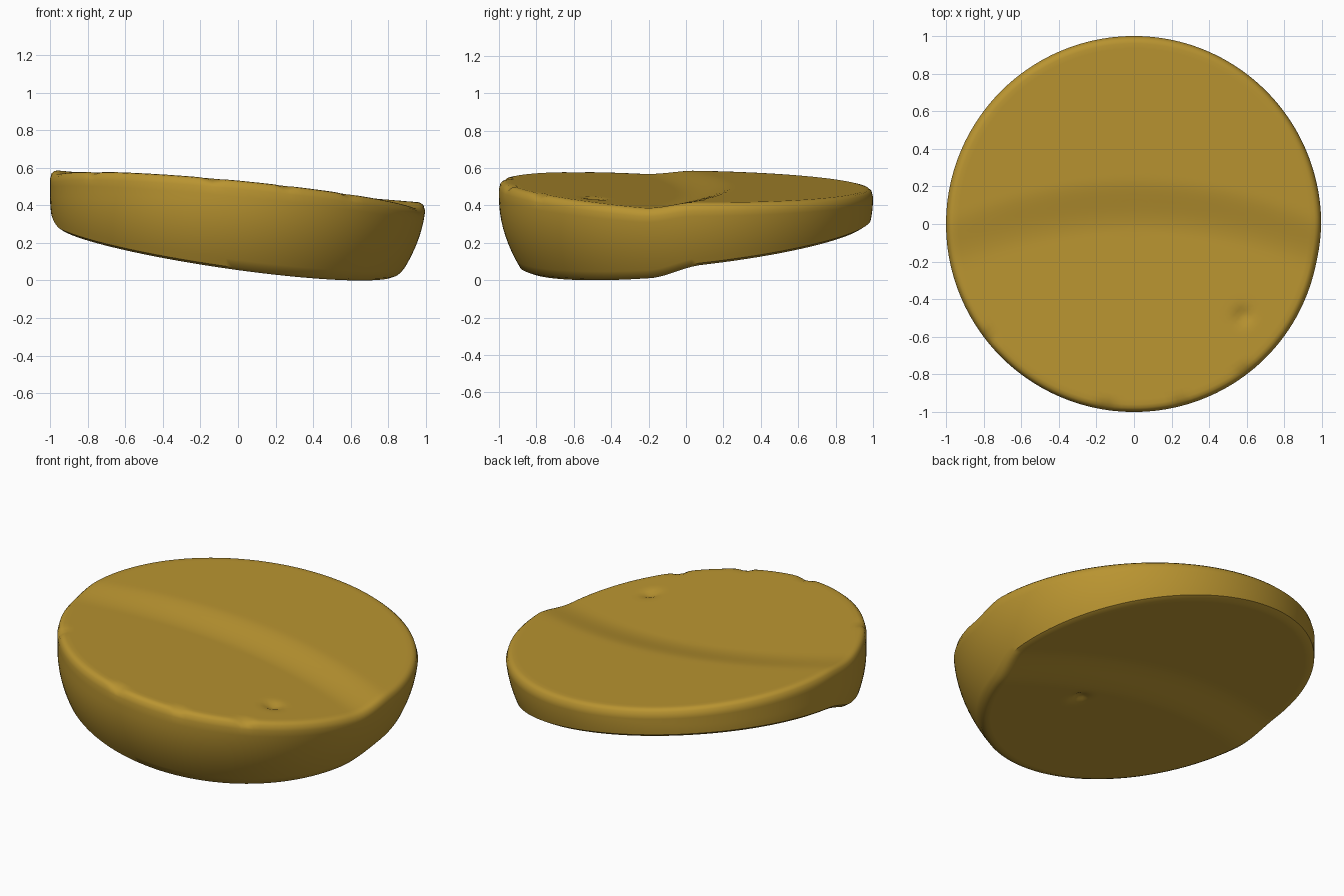
import bpy, bmesh, math

if "Cube" in bpy.data.objects:
    bpy.data.objects.remove(bpy.data.objects["Cube"])

SEG = 180
CHIPS = [(-98, 2.5), (-75, 1.5), (-53, 2.0), (-142, 2.0)]  # angle, width in degrees


def dimple(x, y, cx, cy):
    return math.exp(-((x - cx) ** 2 + (y - cy) ** 2) / 0.0018)


def step(x, y):
    # curved fold: 0 on the front part, 1 on the back part
    t = (y - 0.1 + 0.22 * x * x) / 0.3 + 0.5
    t = max(0, min(1, t))
    return t * t * (3 - 2 * t)


def top_z(x, y):
    front = 0.467 - 0.0975 * x - 0.074 * y
    back = 0.508 - 0.088 * x - 0.012 * y
    t = step(x, y)
    return front * (1 - t) + back * t - 0.022 * dimple(x, y, 0.58, -0.49)


def bottom_z(x, y):
    return (0.156 - 0.146 * x + 0.11 * y + 0.05 * step(x, y)
            + 0.025 * dimple(x, y, 0.28, -0.14))


def wall_r(z):
    # bowl-shaped outer wall
    return 1 - 0.8 * min(0, z - 0.45) ** 2


def column(a):
    """Points from the top centre, over the rim, down the wall, to the bottom centre."""
    c, s = math.cos(a), math.sin(a)
    deg = (math.degrees(a) + 180) % 360 - 180
    chip = sum(math.exp(-((deg - d) / w) ** 2) for d, w in CHIPS)
    pts = []
    # top surface
    for i in range(1, 37):
        r = 0.96 * i / 36
        z = top_z(r * c, r * s) - (0.01 * chip if i == 36 else 0)
        pts.append((r * c, r * s, z))
    # rounded rim
    zr = top_z(0.97 * c, 0.97 * s)
    zt = zr - 0.045
    for r, drop in ((0.978, 0.004), (0.992, 0.016)):
        r = r * wall_r(zt)
        pts.append((r * c, r * s, zr - drop - 0.016 * chip))
    # where the wall meets the underside
    rb = 0.9
    for _ in range(12):
        rb = wall_r(bottom_z(rb * c, rb * s))
    zb = bottom_z(rb * c, rb * s) + 0.014
    for i in range(11):
        z = zt + (zb - zt) * i / 10
        r = wall_r(z)
        pts.append((r * c, r * s, z))
    # underside
    for i in range(34, 0, -1):
        r = (rb - 0.022) * i / 34
        pts.append((r * c, r * s, bottom_z(r * c, r * s)))
    return pts


# slab body
bm = bmesh.new()
cols = [[bm.verts.new(p) for p in column(2 * math.pi * k / SEG)] for k in range(SEG)]
top = bm.verts.new((0, 0, top_z(0, 0)))
bot = bm.verts.new((0, 0, bottom_z(0, 0)))
for k in range(SEG):
    a, b = cols[k], cols[(k + 1) % SEG]
    bm.faces.new((top, a[0], b[0]))
    for i in range(len(a) - 1):
        bm.faces.new((a[i], a[i + 1], b[i + 1], b[i]))
    bm.faces.new((a[-1], bot, b[-1]))
low = min(v.co.z for v in bm.verts)
for v in bm.verts:
    v.co.z -= low
bmesh.ops.recalc_face_normals(bm, faces=bm.faces[:])

mesh = bpy.data.meshes.new("tilted_slab")
bm.to_mesh(mesh)
bm.free()
slab = bpy.data.objects.new("tilted_slab", mesh)
bpy.context.collection.objects.link(slab)

ochre = bpy.data.materials.new("ochre")
ochre.diffuse_color = (0.485, 0.296, 0.03, 1)
ochre.use_nodes = True
ochre.node_tree.nodes["Principled BSDF"].inputs["Base Color"].default_value = ochre.diffuse_color
mesh.materials.append(ochre)

bpy.context.view_layer.objects.active = slab
slab.select_set(True)
bpy.ops.object.shade_smooth_by_angle(angle=math.radians(40))
